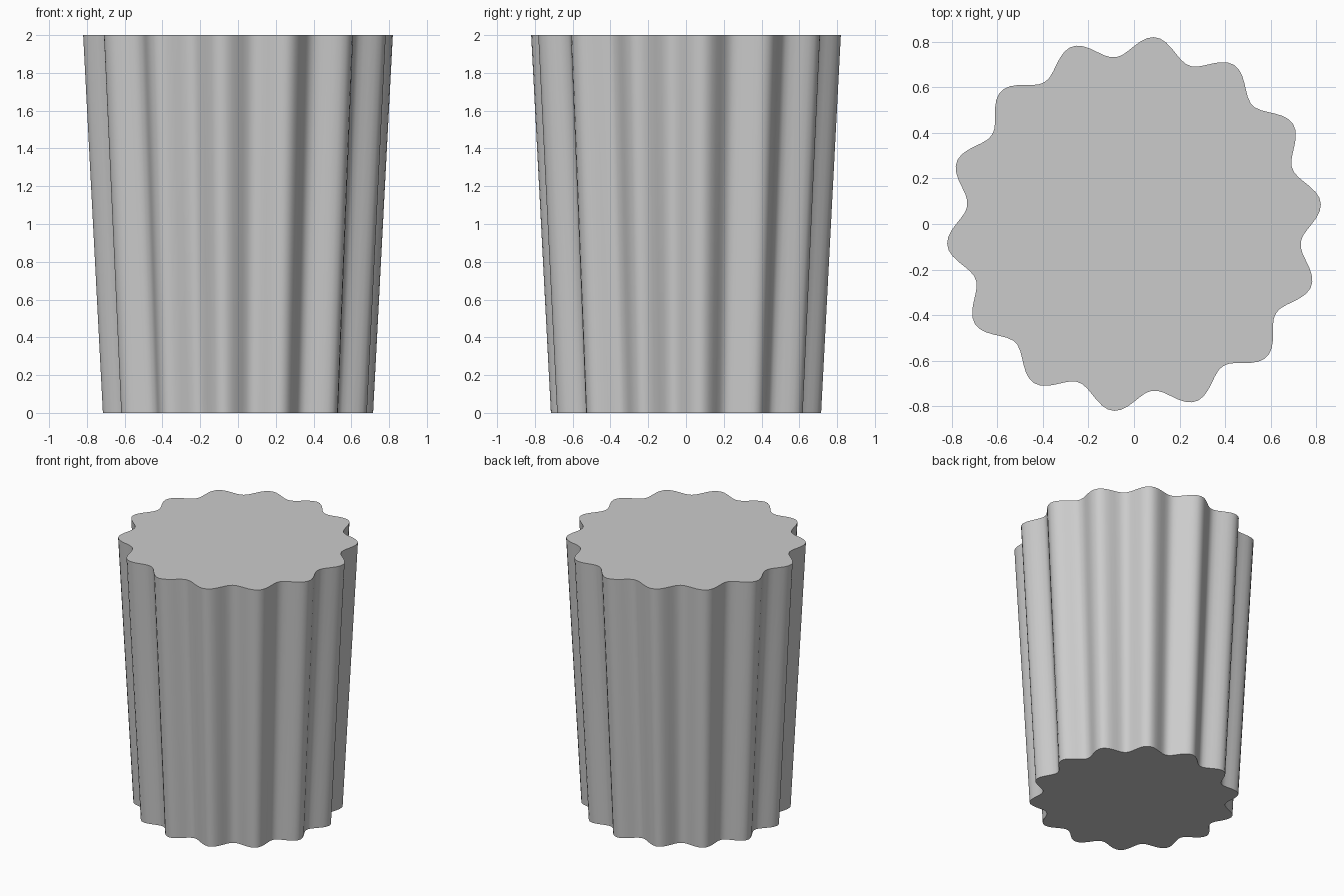
import bpy
import bmesh
from math import sin, cos, tau, radians

cube = bpy.data.objects.get("Cube")
if cube:
    bpy.data.objects.remove(cube, do_unlink=True)

HEIGHT = 2.0
BOTTOM_RADIUS, TOP_RADIUS = 0.675, 0.78
FLUTES, DEPTH = 14, 0.0445
SEGMENTS, ROWS = 180, 8

# Plain grey material
grey = bpy.data.materials.new("light grey")
grey.use_nodes = True
colour = (0.6, 0.6, 0.6, 1.0)
grey.diffuse_color = colour
grey.node_tree.nodes["Principled BSDF"].inputs["Base Color"].default_value = colour


def fluted_ring(bm, radius, z):
    """Ring of vertices on a wavy circle."""
    ring = []
    for i in range(SEGMENTS):
        a = tau * i / SEGMENTS
        r = radius + DEPTH * sin(FLUTES * a)
        ring.append(bm.verts.new((r * cos(a), r * sin(a), z)))
    return ring


# Tapered fluted body, closed at both ends
bm = bmesh.new()
rings = []
for row in range(ROWS + 1):
    t = row / ROWS
    radius = BOTTOM_RADIUS + (TOP_RADIUS - BOTTOM_RADIUS) * t
    rings.append(fluted_ring(bm, radius, HEIGHT * t))
for low, high in zip(rings, rings[1:]):
    for i in range(SEGMENTS):
        j = (i + 1) % SEGMENTS
        bm.faces.new((low[i], low[j], high[j], high[i]))
bm.faces.new(reversed(rings[0]))
bm.faces.new(rings[-1])

mesh = bpy.data.meshes.new("fluted_body")
bm.to_mesh(mesh)
bm.free()
mesh.materials.append(grey)
body = bpy.data.objects.new("fluted_body", mesh)
bpy.context.collection.objects.link(body)

# Smooth flutes with crisp rims
bpy.ops.object.select_all(action="DESELECT")
body.select_set(True)
bpy.context.view_layer.objects.active = body
bpy.ops.object.shade_smooth_by_angle(angle=radians(40))
